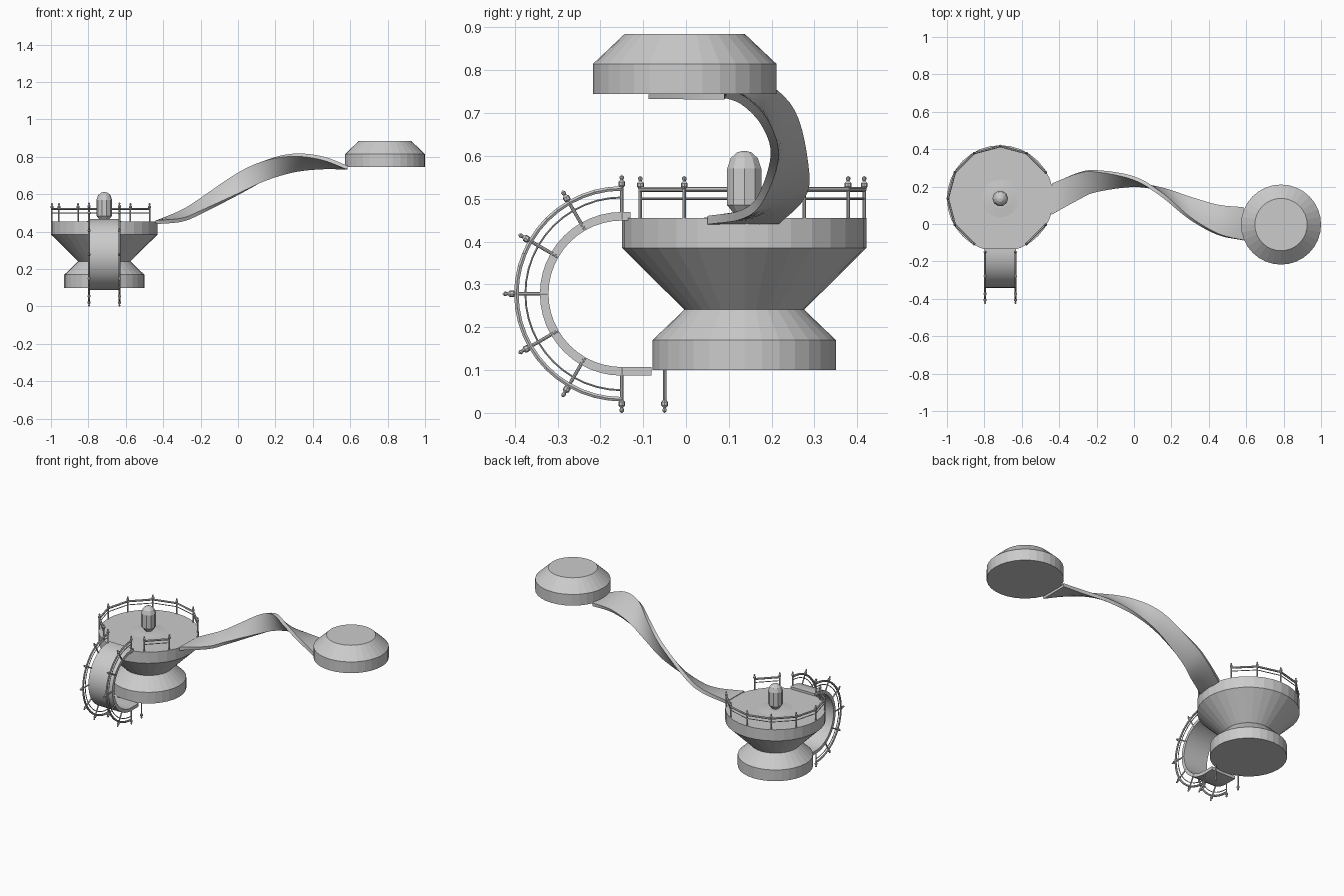
import bpy, bmesh, math
from mathutils import Vector

if "Cube" in bpy.data.objects:
    bpy.data.objects.remove(bpy.data.objects["Cube"])

grey = bpy.data.materials.new("stone_grey")
grey.diffuse_color = (0.6, 0.6, 0.6, 1)
grey.use_nodes = True
grey.node_tree.nodes["Principled BSDF"].inputs["Base Color"].default_value = grey.diffuse_color
CX, CY = -0.715, 0.136          # centre of the lower island


def finish(name, bm):
    bmesh.ops.recalc_face_normals(bm, faces=bm.faces)
    me = bpy.data.meshes.new(name)
    bm.to_mesh(me)
    bm.free()
    ob = bpy.data.objects.new(name, me)
    bpy.context.collection.objects.link(ob)
    me.materials.append(grey)
    return ob


def lathe_into(bm, profile, origin, axis, n):
    """Revolve (radius, height) pairs about an axis and cap both ends."""
    q = Vector((0, 0, 1)).rotation_difference(Vector(axis).normalized())
    rings = []
    for r, h in profile:
        rings.append([bm.verts.new(Vector(origin) + q @ Vector((
            r * math.cos(2 * math.pi * i / n), r * math.sin(2 * math.pi * i / n), h)))
            for i in range(n)])
    for a, b in zip(rings, rings[1:]):
        for i in range(n):
            bm.faces.new((a[i], a[(i + 1) % n], b[(i + 1) % n], b[i]))
    bm.faces.new(rings[0])
    bm.faces.new(rings[-1])


def lathe(name, profile, origin, n=32):
    bm = bmesh.new()
    lathe_into(bm, profile, origin, (0, 0, 1), n)
    return finish(name, bm)


def bar_into(bm, a, b, r, n=6):
    a, b = Vector(a), Vector(b)
    lathe_into(bm, [(r, 0), (r, (b - a).length)], a, b - a, n)


def post_into(bm, base, axis):
    """Slim post with a ball and a small pointed tip, 0.1 tall."""
    lathe_into(bm, [(0.004, -0.005), (0.004, 0.07), (0.008, 0.075), (0.008, 0.083),
                    (0.003, 0.088), (0.005, 0.092), (0.005, 0.096), (0.001, 0.1)],
               base, axis, 8)


def strip(name, rows, thickness):
    """Ribbon through pairs of edge points, thickened about its middle."""
    bm = bmesh.new()
    grid = [[bm.verts.new(a.lerp(b, k / 4)) for k in range(5)] for a, b in rows]
    for r, s in zip(grid, grid[1:]):
        for k in range(4):
            bm.faces.new((r[k], r[k + 1], s[k + 1], s[k]))
    ob = finish(name, bm)
    mod = ob.modifiers.new("thickness", 'SOLIDIFY')
    mod.thickness, mod.offset = thickness, 0
    mod.use_even_offset = True
    for p in ob.data.polygons:
        p.use_smooth = True
    bpy.context.view_layer.objects.active = ob
    ob.select_set(True)
    bpy.ops.object.modifier_apply(modifier=mod.name)
    bpy.ops.object.shade_smooth_by_angle(angle=math.radians(30))
    ob.select_set(False)
    return ob


def spline(pts, steps=6):
    """Catmull-Rom curve through the points."""
    p = [Vector(v) for v in pts]
    p = [2 * p[0] - p[1]] + p + [2 * p[-1] - p[-2]]
    out = []
    for i in range(1, len(p) - 2):
        a, b, c, d = p[i - 1:i + 3]
        for s in range(steps):
            t = s / steps
            out.append(0.5 * (2 * b + (c - a) * t + (2 * a - 5 * b + 4 * c - d) * t ** 2
                              + (3 * b - a - 3 * c + d) * t ** 3))
    return out + [p[-2]]


# Islands
lathe("lower_island", [(0.214, 0.1), (0.214, 0.17), (0.14, 0.241), (0.285, 0.385),
                       (0.285, 0.455), (0.1, 0.455), (0.05, 0.46)], (CX, CY, 0))
lathe("upper_island", [(0.214, 0.745), (0.214, 0.815), (0.14, 0.885)], (0.786, -0.003, 0))

# Capsule in the middle of the lower island
lathe("capsule", [(0.02, 0.459), (0.042, 0.485), (0.042, 0.57), (0.033, 0.595),
                  (0.018, 0.608), (0.003, 0.612)], (CX, CY, 0), 10)

# Long twisted walkway, given by its two edges
near = spline([(-0.44, 0.05, 0.45), (-0.3, 0.13, 0.463), (-0.2, 0.175, 0.503),
               (0, 0.207, 0.6), (0.15, 0.185, 0.675), (0.3, 0.14, 0.725),
               (0.45, 0.1, 0.743), (0.585, 0.09, 0.742)])
far = spline([(-0.435, 0.217, 0.45), (-0.3, 0.272, 0.507), (-0.2, 0.283, 0.57),
              (0, 0.245, 0.71), (0.15, 0.155, 0.782), (0.3, 0.03, 0.81),
              (0.45, -0.055, 0.793), (0.585, -0.087, 0.742)])
strip("twisted_walkway", list(zip(near, far)), 0.02)

# Half-loop walkway on the front
LY, LZ, R, X0, X1 = -0.15, 0.278, 0.181, CX - 0.083, CX + 0.083


def loop_point(x, r, deg):
    a = math.radians(deg)
    return Vector((x, LY + r * math.cos(a), LZ + r * math.sin(a)))


path = [loop_point(0, R, 90 + 7.5 * i) for i in range(25)]
path = [Vector((0, -0.13, LZ + R))] + path + [Vector((0, -0.08, LZ - R))]
strip("loop_walkway", [(p + Vector((X0, 0, 0)), p + Vector((X1, 0, 0))) for p in path], 0.02)

# Railings on both sides of the half loop
bm = bmesh.new()
for x in (X0 + 0.002, X1 - 0.002):
    for d in range(90, 271, 30):
        post_into(bm, loop_point(x, R - 0.003, d), loop_point(0, 1, d) - loop_point(0, 0, d))
    post_into(bm, (x, -0.05, 0.1), (0, 0, -1))
    for r, thick in ((0.246, 0.006), (0.225, 0.0025)):
        for i in range(24):
            bar_into(bm, loop_point(x, r, 90 + 7.5 * i), loop_point(x, r, 97.5 + 7.5 * i), thick)
finish("loop_railing", bm)

# Railing round the lower island, open at the two walkways
bm = bmesh.new()


def rim(i, z):
    a = math.radians(30 * i)
    return Vector((CX + 0.28 * math.cos(a), CY + 0.28 * math.sin(a), z))


for i in range(12):
    if i in (0, 9):
        continue
    post_into(bm, rim(i, 0.453), (0, 0, 1))
    if i not in (8, 11):
        bar_into(bm, rim(i, 0.522), rim(i + 1, 0.522), 0.006)
        bar_into(bm, rim(i, 0.5), rim(i + 1, 0.5), 0.0025)
finish("island_railing", bm)
